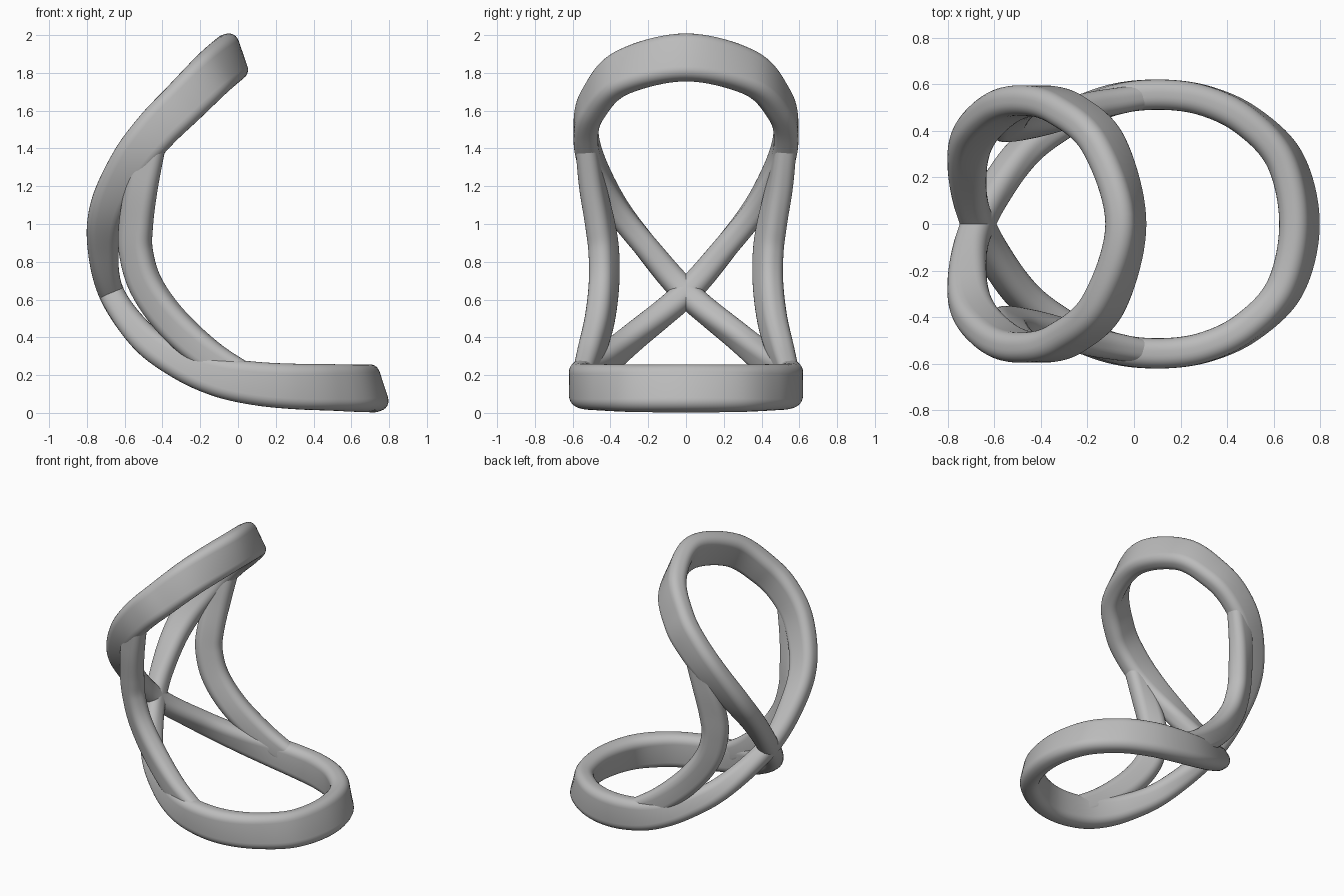
import bpy, bmesh, math
from mathutils import Vector

cube = bpy.data.objects.get("Cube")
if cube:
    bpy.data.objects.remove(cube, do_unlink=True)

grey = bpy.data.materials.new("plain_grey")
grey.use_nodes = True
grey.diffuse_color = (0.5, 0.5, 0.5, 1)
grey.node_tree.nodes["Principled BSDF"].inputs["Base Color"].default_value = (0.5, 0.5, 0.5, 1)


def spline(keys, closed, steps):
    """Smooth (Catmull-Rom) samples through tuples of numbers."""
    n = len(keys)
    pick = (lambda i: keys[i % n]) if closed else (lambda i: keys[min(max(i, 0), n - 1)])
    out = []
    for i in range(n if closed else n - 1):
        for s in range(steps):
            t = s / steps
            out.append([b + 0.5 * t * (c - a + t * (2 * a - 5 * b + 4 * c - d + t * (3 * (b - c) + d - a)))
                        for a, b, c, d in zip(pick(i - 1), pick(i), pick(i + 1), pick(i + 2))])
    if not closed:
        out.append(list(keys[-1]))
    return out


def section(depth, width, arc=6):
    """Rounded rectangle as (along depth, along width) pairs."""
    r = 0.42 * min(depth, width)
    pts = []
    for k, (sx, sy) in enumerate(((1, 1), (-1, 1), (-1, -1), (1, -1))):
        for j in range(arc + 1):
            a = math.pi / 2 * (k + j / arc)
            pts.append((sx * (depth / 2 - r) + r * math.cos(a), sy * (width / 2 - r) + r * math.sin(a)))
    return pts


def sweep(name, keys, closed, steps):
    """Sweep the section; each key is x, y, z, depth direction (3), depth, width."""
    samples = spline(keys, closed, steps)
    n = len(samples)
    bm = bmesh.new()
    rings = []
    for i, s in enumerate(samples):
        before = samples[(i - 1) % n if closed else max(i - 1, 0)]
        after = samples[(i + 1) % n if closed else min(i + 1, n - 1)]
        tangent = (Vector(after[:3]) - Vector(before[:3])).normalized()
        deep = Vector(s[3:6])
        deep = (deep - tangent * deep.dot(tangent)).normalized()
        side = tangent.cross(deep)
        rings.append([bm.verts.new(Vector(s[:3]) + deep * u + side * v) for u, v in section(s[6], s[7])])
    for i in range(n if closed else n - 1):
        a, b = rings[i], rings[(i + 1) % n]
        for j in range(len(a)):
            k = (j + 1) % len(a)
            bm.faces.new((a[j], a[k], b[k], b[j]))
    if not closed:
        bm.faces.new(rings[0])
        bm.faces.new(rings[-1])
    bmesh.ops.recalc_face_normals(bm, faces=bm.faces)
    mesh = bpy.data.meshes.new(name)
    bm.to_mesh(mesh)
    bm.free()
    mesh.materials.append(grey)
    obj = bpy.data.objects.new(name, mesh)
    bpy.context.collection.objects.link(obj)
    bpy.ops.object.select_all(action='DESELECT')
    obj.select_set(True)
    bpy.context.view_layer.objects.active = obj
    bpy.ops.object.shade_smooth_by_angle(angle=math.radians(40))
    return obj


def rail(x, y, z, angle, depth, width=0.13):
    a = math.radians(angle)
    return (x, y, z, math.cos(a), 0, math.sin(a), depth, width)


def flip(key):
    return (key[0], -key[1], key[2], key[3], -key[4], key[5], key[6], key[7])


# Figure-eight frame: base loop, crossing at the back, upper loop
front_tip = rail(0.71, 0, 0.13, 288, 0.255)
base_side = [
    rail(0.65, 0.27, 0.13, 285, 0.25),
    rail(0.49, 0.44, 0.135, 279, 0.245),
    rail(0.3, 0.53, 0.14, 273, 0.24),
    rail(0.1, 0.555, 0.155, 268, 0.23),
    rail(-0.1, 0.53, 0.19, 258, 0.21),
    rail(-0.3, 0.44, 0.265, 245, 0.18),
    rail(-0.5, 0.28, 0.4, 228, 0.155),
]
crossing = rail(-0.67, 0, 0.635, 198, 0.135, 0.14)
upper_side = [
    rail(-0.715, 0.22, 0.89, 180, 0.165),
    rail(-0.685, 0.38, 1.1, 165, 0.19),
    rail(-0.565, 0.5, 1.33, 146, 0.215),
    rail(-0.43, 0.53, 1.5, 138, 0.23),
    rail(-0.29, 0.49, 1.64, 132, 0.24),
    rail(-0.13, 0.34, 1.8, 120, 0.25),
]
top_tip = rail(-0.035, 0, 1.882, 109, 0.255)

half = base_side + [crossing] + [flip(k) for k in upper_side]
loop = [front_tip] + half + [top_tip] + [flip(k) for k in reversed(half)]
sweep("figure_eight_frame", loop, True, 10)

# Side struts joining the two loops
strut = [
    (-0.46, 0.53, 1.43, -0.8, 0, 0.6, 0.16, 0.11),
    (-0.51, 0.495, 1.2, -0.9, -0.25, 0.2, 0.17, 0.125),
    (-0.54, 0.455, 1.0, -0.9, -0.45, 0, 0.18, 0.13),
    (-0.54, 0.435, 0.85, -0.87, -0.5, 0, 0.18, 0.13),
    (-0.485, 0.435, 0.67, -0.8, -0.45, -0.3, 0.18, 0.13),
    (-0.35, 0.46, 0.48, -0.7, -0.35, -0.6, 0.18, 0.13),
    (-0.15, 0.51, 0.3, -0.4, -0.15, -0.9, 0.17, 0.12),
    (0.06, 0.55, 0.175, -0.2, 0, -1, 0.15, 0.1),
]
sweep("left_strut", [flip(k) for k in strut], False, 10).name = "front_strut"
sweep("back_strut", strut, False, 10)
